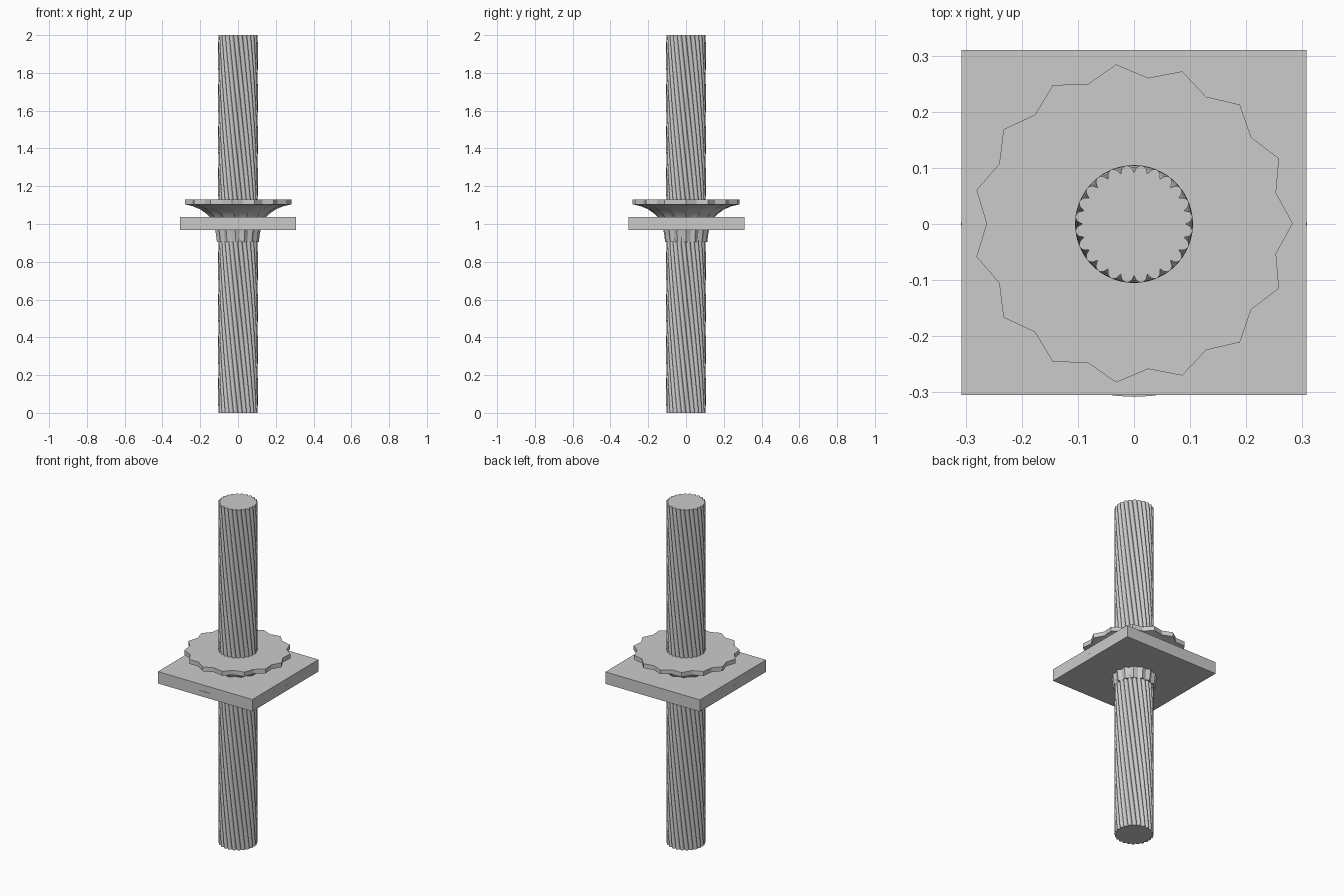
import bpy, bmesh
from math import pi, sin, cos, radians

cube = bpy.data.objects.get("Cube")
if cube:
    bpy.data.objects.remove(cube, do_unlink=True)

grey = bpy.data.materials.new("plain_grey")
grey.use_nodes = True
colour = (0.6, 0.6, 0.6, 1)
grey.diffuse_color = colour
grey.node_tree.nodes["Principled BSDF"].inputs["Base Color"].default_value = colour


def finish(name, bm, smooth=None):
    bmesh.ops.recalc_face_normals(bm, faces=bm.faces)
    mesh = bpy.data.meshes.new(name)
    bm.to_mesh(mesh)
    bm.free()
    mesh.materials.append(grey)
    obj = bpy.data.objects.new(name, mesh)
    bpy.context.collection.objects.link(obj)
    if smooth:
        bpy.ops.object.select_all(action='DESELECT')
        obj.select_set(True)
        bpy.context.view_layer.objects.active = obj
        bpy.ops.object.shade_smooth_by_angle(angle=radians(smooth))
    return obj


def loft(name, rings, smooth):
    """Skin a stack of closed rings and cap both ends."""
    bm = bmesh.new()
    loops = [[bm.verts.new(p) for p in ring] for ring in rings]
    n = len(loops[0])
    for a, b in zip(loops, loops[1:]):
        for i in range(n):
            j = (i + 1) % n
            bm.faces.new((a[i], a[j], b[j], b[i]))
    bm.faces.new(loops[0])
    bm.faces.new(loops[-1])
    return finish(name, bm, smooth)


# Twisted column: rounded lobes meeting in sharp grooves
LOBES, STEPS, LEVELS = 24, 6, 40
TWIST = radians(-135)


def column_ring(level):
    t = level / LEVELS
    ring = []
    for i in range(LOBES * STEPS):
        a = 2 * pi * i / (LOBES * STEPS) + TWIST * t
        r = 0.092 + 0.013 * sin(pi * (i % STEPS) / STEPS) ** 0.6
        ring.append((r * cos(a), r * sin(a), 2 * t))
    return ring


loft("twisted_column", [column_ring(k) for k in range(LEVELS + 1)], 30)

# Toothed collar: a star outline flaring up to a flat rim
TEETH = 15


def star_ring(radius, z):
    ring = []
    for i in range(TEETH * 2):
        a = pi * i / TEETH
        r = radius * (0.915 if i % 2 else 1)
        ring.append((r * cos(a) - 0.002, r * sin(a) + 0.001, z))
    return ring


profile = [(0.112, 0.905), (0.118, 0.95), (0.128, 1.0), (0.145, 1.03),
           (0.17, 1.055), (0.203, 1.078), (0.245, 1.095), (0.285, 1.104),
           (0.285, 1.13)]
loft("toothed_collar", [star_ring(r, z) for r, z in profile], 25)

# Square plate
bm = bmesh.new()
bmesh.ops.create_cube(bm, size=1)
bmesh.ops.scale(bm, vec=(0.614, 0.615, 0.07), verts=bm.verts)
bmesh.ops.translate(bm, vec=(0, 0.0025, 1.002), verts=bm.verts)
finish("square_plate", bm)

# Thin disc just breaking through the plate edges
bm = bmesh.new()
bmesh.ops.create_circle(bm, cap_ends=True, segments=64, radius=0.308)
bmesh.ops.translate(bm, vec=(0, 0, 1), verts=bm.verts)
finish("thin_disc", bm)
